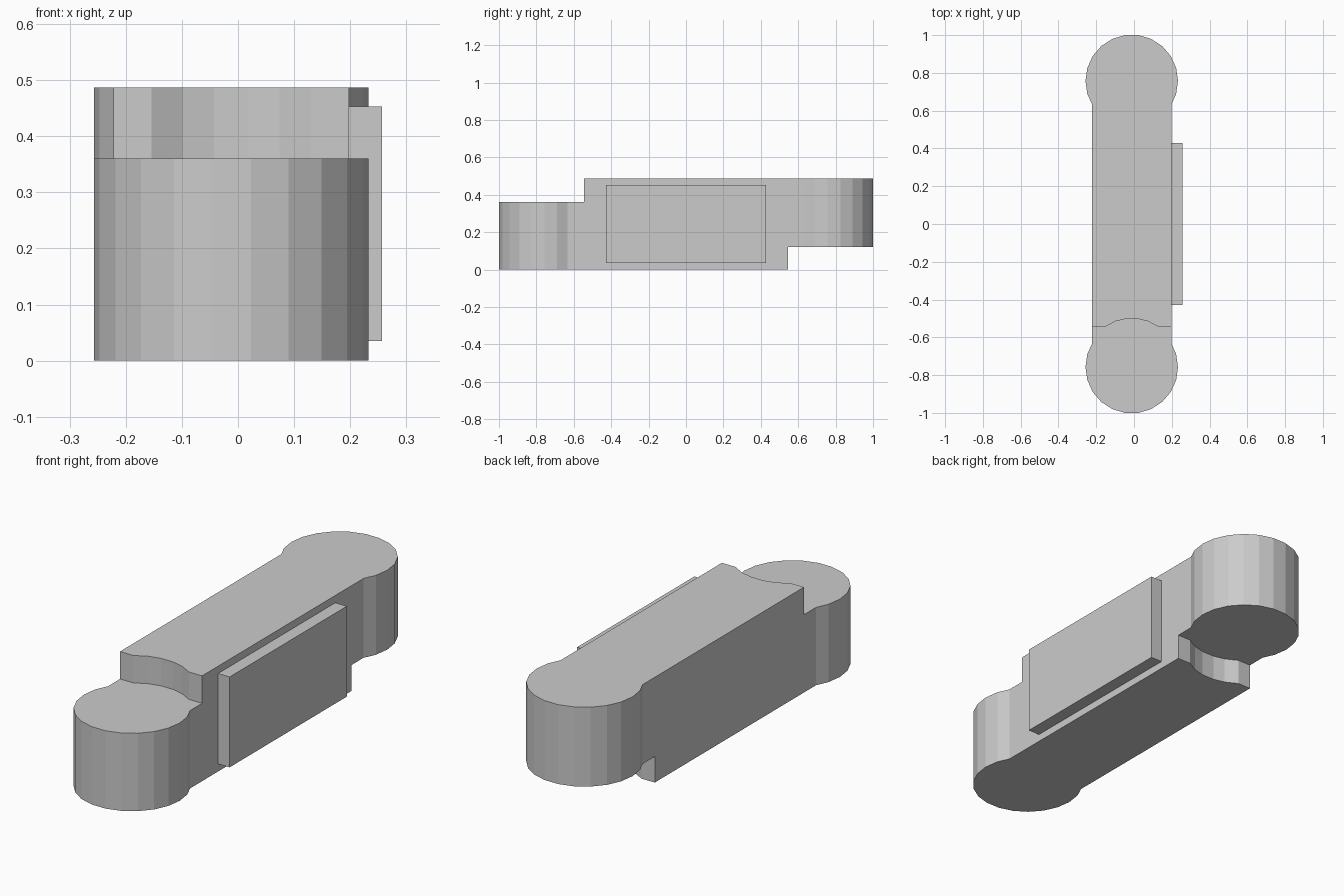
import bpy, bmesh, math

if "Cube" in bpy.data.objects:
    bpy.data.objects.remove(bpy.data.objects["Cube"])

CX = -0.012          # centre line of the body
HALF_W = 0.21        # half width of the straight bar
R, END_Y = 0.245, 0.7575
SIDES = 22
HEIGHT = 0.487


def prism(name, outline, z0, z1):
    """Extrude a closed xy outline from z0 to z1."""
    bm = bmesh.new()
    face = bm.faces.new([bm.verts.new((x, y, z0)) for x, y in outline])
    top = bmesh.ops.extrude_face_region(bm, geom=[face])["geom"]
    for v in top:
        if isinstance(v, bmesh.types.BMVert):
            v.co.z = z1
    bmesh.ops.recalc_face_normals(bm, faces=bm.faces)
    mesh = bpy.data.meshes.new(name)
    bm.to_mesh(mesh)
    bm.free()
    ob = bpy.data.objects.new(name, mesh)
    bpy.context.collection.objects.link(ob)
    return ob


# Bar with a faceted round knuckle at each end
step = 2 * math.pi / SIDES
neck = 0.124
arc = [(HALF_W, neck * -1)]
arc += [(R * math.cos(i * step), R * math.sin(i * step)) for i in range(-1, SIDES // 2 + 2)]
arc += [(-HALF_W, -neck)]
back = [(CX + x, END_Y + y) for x, y in arc]
front = [(CX - x, -END_Y - y) for x, y in arc]
body = prism("hinge_link_body", back + front, 0, HEIGHT)

# Stepped clearance with a concave edge: upper front and lower back
bump = [(-0.142, -0.545), (-0.086, -0.515), (-0.031, -0.502)]
edge = [(-0.5, -0.545)] + bump + [(-x, y) for x, y in reversed(bump)] + [(0.5, -0.545)]
notch = edge + [(0.5, -1.2), (-0.5, -1.2)]
for name, s, z0, z1 in (("front_notch_cutter", 1, 0.36, 0.7),
                        ("back_notch_cutter", -1, -0.2, 0.12)):
    cutter = prism(name, [(CX + x, s * y) for x, y in notch], z0, z1)
    cutter.hide_render = True
    cutter.hide_set(True)
    mod = body.modifiers.new(name, "BOOLEAN")
    mod.operation = "DIFFERENCE"
    mod.solver = "EXACT"
    mod.object = cutter

# Raised plate on the right side
x0, x1, hy = CX + HALF_W, 0.257, 0.428
prism("side_plate", [(x0, -hy), (x1, -hy), (x1, hy), (x0, hy)], 0.035, 0.453)
